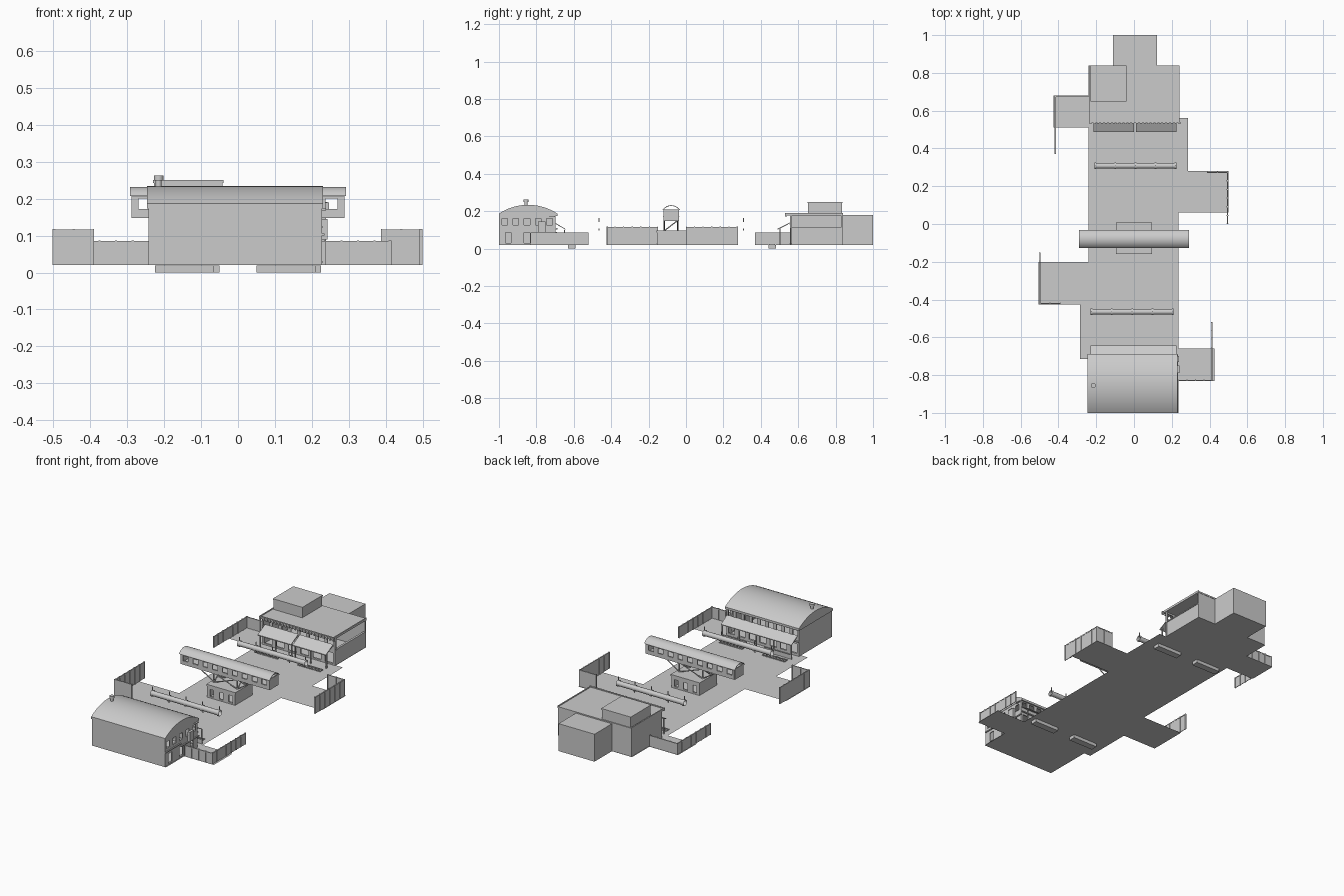
import bpy, math

if "Cube" in bpy.data.objects:
    bpy.data.objects.remove(bpy.data.objects["Cube"])


def mesh(name, verts, faces, smooth=False):
    me = bpy.data.meshes.new(name)
    me.from_pydata(verts, [], faces)
    me.update()
    ob = bpy.data.objects.new(name, me)
    bpy.context.collection.objects.link(ob)
    if smooth:
        bpy.context.view_layer.objects.active = ob
        ob.select_set(True)
        bpy.ops.object.shade_smooth_by_angle(angle=math.radians(35))
        ob.select_set(False)
    return ob


def boxes(name, items):
    # items: (x0, x1, y0, y1, z0, z1) joined in one object
    vs, fs = [], []
    for x0, x1, y0, y1, z0, z1 in items:
        n = len(vs)
        vs += [(x, y, z) for z in (z0, z1) for x, y in ((x0, y0), (x1, y0), (x1, y1), (x0, y1))]
        fs += [[n + i for i in f] for f in ((3, 2, 1, 0), (4, 5, 6, 7), (0, 1, 5, 4),
                                            (1, 2, 6, 5), (2, 3, 7, 6), (3, 0, 4, 7))]
    return mesh(name, vs, fs)


def extrude_x(name, prof, x0, x1, smooth=False):
    # closed y-z profile swept along x
    n = len(prof)
    vs = [(x, y, z) for x in (x0, x1) for y, z in prof]
    fs = [(i, (i + 1) % n, n + (i + 1) % n, n + i) for i in range(n)]
    return mesh(name, vs, fs + [tuple(range(n))[::-1], tuple(range(n, 2 * n))], smooth)


def arc(y0, y1, z, rise, n=16):
    r = ((y1 - y0) ** 2 / 4 + rise ** 2) / (2 * rise)
    a = math.asin((y1 - y0) / 2 / r)
    return [((y0 + y1) / 2 + r * math.sin(t), z + rise - r + r * math.cos(t))
            for t in (-a + 2 * a * i / n for i in range(n + 1))]


def span(axis, a0, a1, c, t, z0, z1):
    return (a0, a1, c - t / 2, c + t / 2, z0, z1) if axis == 'x' else (c - t / 2, c + t / 2, a0, a1, z0, z1)


def windowed(axis, a0, a1, c, z0, z1, w0, w1, n, fill=0.55, t=0.006):
    # wall strip with n real openings between heights w0 and w1
    out = [span(axis, a0, a1, c, t, z0, w0), span(axis, a0, a1, c, t, w1, z1)]
    p = (a1 - a0) / n
    g = p * (1 - fill) / 2
    for i in range(n):
        s = a0 + i * p
        out += [span(axis, s, s + g, c, t, w0, w1), span(axis, s + p - g, s + p, c, t, w0, w1)]
        out.append(span(axis, s + g, s + p - g, c, t * 1.8, w0 - .003, w0))   # sill
    return out


def cylinder(name, loc, r, depth, rot=(0, 0, 0), cap='NGON', n=20):
    bpy.ops.mesh.primitive_cylinder_add(vertices=n, radius=r, depth=depth, location=loc,
                                        rotation=rot, end_fill_type=cap)
    ob = bpy.context.object
    ob.name = name
    bpy.ops.object.shade_smooth_by_angle(angle=math.radians(40))
    return ob


def bar(name, a, b, r=0.003):
    from mathutils import Vector
    d = Vector(b) - Vector(a)
    return cylinder(name, (Vector(a) + Vector(b)) / 2, r, d.length, d.to_track_quat('Z', 'Y').to_euler(), n=6)


G = 0.02
# ground outline with side yards
outline = [(-.24, -1), (.235, -1), (.235, -.83), (.425, -.83), (.425, -.66), (.235, -.66), (.235, .06),
           (.5, .06), (.5, .28), (.285, .28), (.285, .56), (.24, .56), (.24, .84), (-.24, .84),
           (-.24, .68), (-.425, .68), (-.425, .51), (-.24, .51), (-.24, -.2), (-.505, -.2),
           (-.505, -.425), (-.285, -.425), (-.285, -.715), (-.24, -.715)]
mesh("ground", [(x, y, G) for x, y in outline], [list(range(len(outline)))])

# yard fences: panels with posts and a top rail
fences = [('y', -.83, -.52, .412, .085), ('x', .235, .415, -.828, .085),
          ('y', .37, .68, -.417, .085), ('x', -.42, -.24, .676, .085),
          ('y', 0, .275, .495, .116), ('x', .387, .497, .273, .116),
          ('y', -.425, -.15, -.498, .116), ('x', -.5, -.39, -.42, .116)]
for axis, a0, a1, c, h in fences:
    n = max(2, round((a1 - a0) / .045))
    parts = [span(axis, a0, a1, c, .003, G, h - .002), span(axis, a0, a1, c, .006, h - .005, h)]
    for i in range(n + 1):
        p = a0 + (a1 - a0) * i / n
        parts.append(span(axis, max(a0, p - .003), min(a1, p + .003), c, .008, G, h + .002))
    boxes("yard_fence", parts)

# floor drains: tray below, grate rings on top
for y, xs in ((.46, (-.205, .07)), (-.61, (-.22, .055))):
    for x in xs:
        boxes("drain_tray", [(x - .005, x + .155, y - .02, y + .02, 0, G - .001)])
        parts = []
        for i in range(7):
            a, b = x + i * .0214 + .001, x + i * .0214 + .019
            for s in (a, b - .003):
                parts.append((s, s + .003, y - .015, y + .015, G, G + .004))
            for s in (y - .015, y + .012):
                parts.append((a, b, s, s + .003, G, G + .004))
        boxes("drain_grate", parts)

# overhead pipes with flanges and hangers
for y, x0, x1 in ((.308, -.21, .225), (-.465, -.23, .21)):
    cx, L = (x0 + x1) / 2, x1 - x0
    cylinder("pipe", (cx, y, .125), .0145, L, (0, math.pi / 2, 0), 'NOTHING')
    for i in range(5):
        x = x0 + .005 + (L - .01) * i / 4
        cylinder("pipe_flange", (x, y, .125), .018, .009, (0, math.pi / 2, 0), 'NOTHING')
        boxes("pipe_hanger", [(x - .002, x + .002, y - .002, y + .002, .142, .163)])
    boxes("pipe_foot", [(x0 + L * k - .003, x0 + L * k + .003, y - .002, y + .002, .098, .108) for k in (.25, .75)])

# south hall: walls
hx0, hx1 = -.242, .228
boxes("south_hall_walls", [(hx0, hx1, -1, -.994, G, .185), (hx0, hx0 + .006, -1, -.7, G, .185)]
      + windowed('y', -1, -.7, hx1 - .003, .105, .185, .125, .16, 5, .5)
      + windowed('y', -1, -.7, hx1 - .003, G, .105, .03, .085, 3, .3)
      + windowed('x', hx0, hx1, -.7, .105, .185, .135, .168, 9, .6)
      + windowed('x', hx0, hx1, -.7, G, .105, .035, .09, 7, .6))
boxes("south_hall_belt", [(hx1, hx1 + .006, -1, -.857, .1, .106), (hx1, hx1 + .006, -.857, -.69, .083, .089),
                          (hx0, hx1, -.7, -.688, .103, .109)])
# side door hood and vents
boxes("south_hall_vents", [(hx1, hx1 + .014, -.79, -.75, .09, .145), (hx1 - .03, hx1 + .01, -.73, -.7, .168, .173)])
# barrel roof
extrude_x("south_hall_roof", arc(-1, -.688, .187, .047) + [(-.688, .174), (-1, .174)],
          -.247, .23, True)
cylinder("chimney", (-.215, -.855, .242), .008, .03)
cylinder("chimney_cap", (-.215, -.855, .256), .013, .013)
# awning, struts and porch columns
extrude_x("south_awning", [(-.697, .132), (-.643, .1), (-.643, .104), (-.697, .137)], -.23, .225)
boxes("south_porch", [(x - .003, x + .003, -.652, -.646, G, .1) for x in (-.225, -.112, 0, .11, .22)]
      + [(-.23, -.05, -.65, -.645, G, .045), (.06, .22, -.65, -.645, G, .045)])

# north building: walls, open gallery on the east side
boxes("north_building_walls", [(-.235, .238, .832, .838, G, .18), (-.235, -.229, .56, .838, G, .18),
                               (.232, .238, .565, .835, G, .11), (.23, .242, .565, .835, .108, .114)]
      + [(.231, .238, y, y + .007, .11, .18) for y in (.56, .828)]
      + windowed('x', -.235, .238, .558, .105, .18, .13, .168, 8, .65)
      + windowed('x', -.235, .238, .558, G, .105, .03, .09, 6, .65))
boxes("north_roof", [(-.238, .242, .535, .84, .178, .187), (-.238, .242, .535, .542, .187, .191),
                     (.236, .242, .535, .84, .187, .191), (-.238, -.232, .535, .84, .187, .191)])
boxes("north_cornice", [(-.235 + i * .0205, -.225 + i * .0205, .53, .54, .172, .19) for i in range(24)])
boxes("rooftop_room", [(-.227, -.042, .652, .835, .187, .245), (-.23, -.039, .649, .838, .243, .25)])
boxes("rear_block", [(-.11, .122, .838, 1, G, .18)])
# pair of awnings on columns
for x0, x1 in ((-.215, 0), (.01, .225)):
    extrude_x("north_awning", [(.556, .135), (.488, .1), (.488, .105), (.556, .14)], x0, x1)
    boxes("north_awning_posts", [(x - .003, x + .003, .5, .506, G, .107)
                                 for x in (x0 + .006, (x0 + x1) / 2, x1 - .006)])

# central kiosk below the raised car
boxes("kiosk", windowed('x', -.09, .09, -.152, G, .088, .03, .07, 3, .4)
      + windowed('x', -.09, .09, .002, G, .088, .03, .07, 3, .4)
      + [(-.09, -.084, -.155, .005, G, .088), (.084, .09, -.155, .005, G, .088),
         (-.094, .094, -.158, .008, .086, .096)])
# trestle legs and cross braces
for y in (-.115, -.045):
    for s in (-1, 1):
        bar("trestle_leg", (s * .075, y, .095), (s * .075, y, .152), .004)
        bar("trestle_brace", (s * .075, y, .096), (-s * .075, y, .15))
for s in (-1, 1):
    bar("trestle_end_brace", (s * .075, -.115, .096), (s * .075, -.045, .15))
    for y in (-.115, -.045):
        bar("trestle_outer_brace", (s * .08, y, .1), (s * .16, y, .15))

# raised car: windowed sides, end walls and open vaulted roof
boxes("raised_car_body", windowed('x', -.285, .285, -.118, .15, .212, .172, .2, 9, .5, .005)
      + windowed('x', -.285, .285, -.04, .15, .212, .172, .2, 9, .5, .005)
      + [(-.288, .288, -.12, -.038, .148, .155),
         (-.288, -.283, -.12, -.038, .15, .21), (.283, .288, -.12, -.038, .15, .21)])
extrude_x("raised_car_roof", arc(-.126, -.032, .207, .025, 10) + arc(-.122, -.036, .207, .021, 10)[::-1],
          -.292, .292, True)
